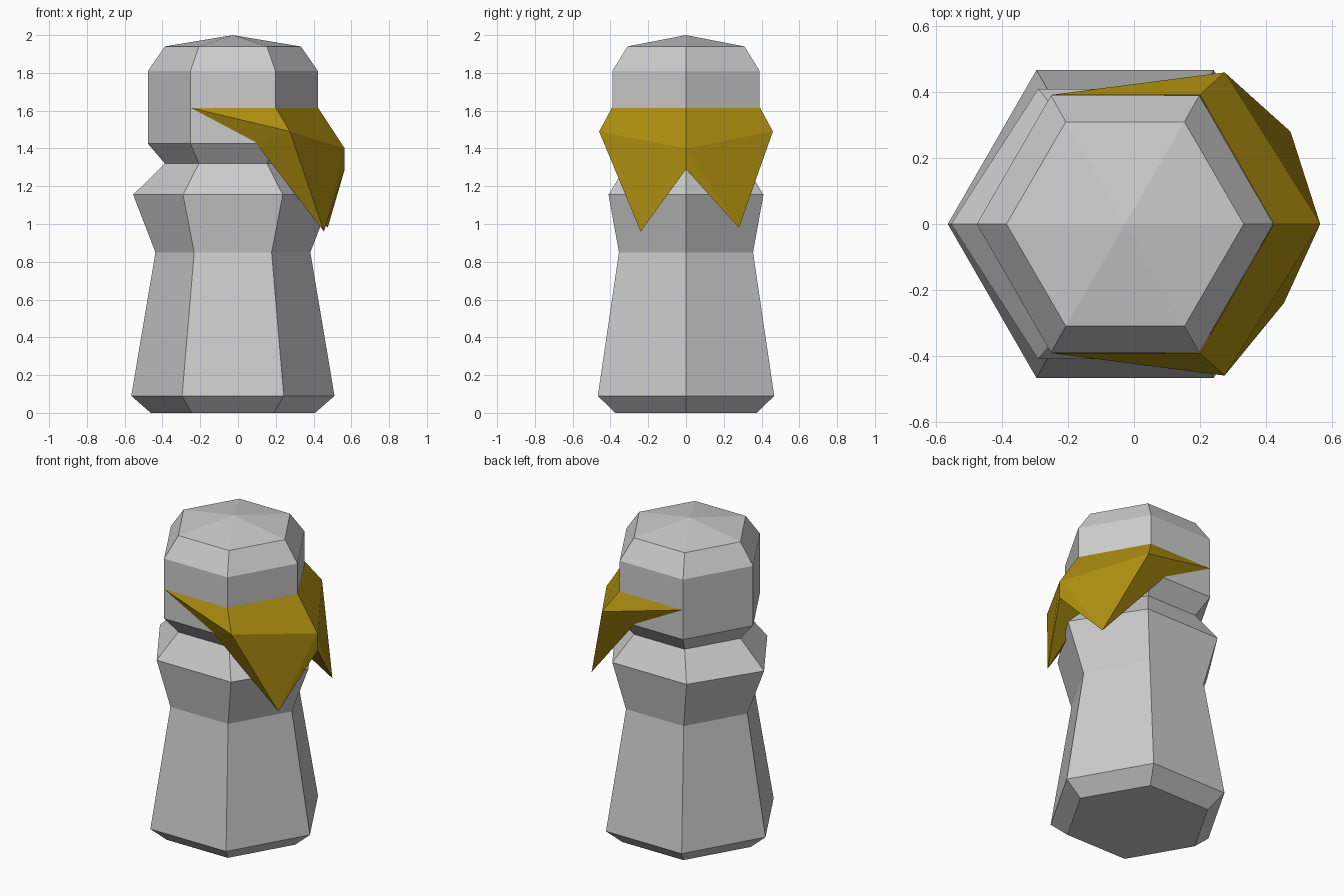
import bpy
import math

if "Cube" in bpy.data.objects:
    bpy.data.objects.remove(bpy.data.objects["Cube"])

CX = -0.027


def make_object(name, verts, faces, material=None):
    mesh = bpy.data.meshes.new(name)
    mesh.from_pydata(verts, [], faces)
    mesh.update()
    obj = bpy.data.objects.new(name, mesh)
    bpy.context.collection.objects.link(obj)
    if material:
        mesh.materials.append(material)
    return obj


def hex_stack(name, rings, cap_bottom=False, apex=None):
    """Six-sided lathe from (z, half width in x, half depth in y) rings."""
    verts, faces = [], []
    for z, rx, ry in rings:
        for i in range(6):
            a = math.radians(60 * i)
            y = ry * math.sin(a) / math.sin(math.radians(60))
            verts.append((CX + rx * math.cos(a), y, z))
    for k in range(len(rings) - 1):
        for i in range(6):
            j = (i + 1) % 6
            faces.append((6*k + i, 6*k + j, 6*k + 6 + j, 6*k + 6 + i))
    if cap_bottom:
        faces.append(tuple(reversed(range(6))))
    if apex is not None:
        top = len(verts)
        verts.append((CX, 0, apex))
        faces += [(top - 6 + i, top - 6 + (i + 1) % 6, top) for i in range(6)]
    return make_object(name, verts, faces)


# Body: chamfered base, tapering trunk, flared shoulders and neck
hex_stack("body", [(0, 0.435, 0.375), (0.09, 0.538, 0.467), (0.85, 0.41, 0.355),
                   (1.155, 0.528, 0.41), (1.32, 0.36, 0.31)], cap_bottom=True)

# Head: undercut, straight sides, bevelled crown
hex_stack("head", [(1.32, 0.36, 0.31), (1.425, 0.45, 0.39), (1.81, 0.45, 0.39),
                   (1.94, 0.36, 0.31)], apex=2.0)

# Golden mask: two drooping flaps meeting on the right side
gold = bpy.data.materials.new("gold")
gold.diffuse_color = (0.42, 0.27, 0.005, 1)
gold.use_nodes = True
gold.node_tree.nodes["Principled BSDF"].inputs["Base Color"].default_value = gold.diffuse_color


def flap(name, side, tip):
    verts = [(-0.25, 0.392 * side, 1.615),   # 0 rear point
             (0.20, 0.392 * side, 1.615),    # 1 brow corner
             (0.424, 0, 1.615),              # 2 brow centre
             (0.275, 0.46 * side, 1.49),     # 3 ridge corner
             (0.565, 0, 1.40),               # 4 ridge centre
             (0.565, 0, 1.29),               # 5 notch
             (0.09, 0.392 * side, 1.435),    # 6 lower rear
             tip,                            # 7 drooping tip
             (0.34, 0, 1.33)]                # 8 inner neck
    faces = [(0, 6, 3), (0, 3, 1), (1, 3, 4, 2), (3, 7, 4), (4, 7, 5),
             (3, 6, 7), (6, 8, 7), (7, 8, 5)]
    if side > 0:
        faces = [f[::-1] for f in faces]
    make_object(name, verts, faces, gold)


flap("mask_front_flap", -1, (0.455, -0.24, 0.96))
flap("mask_back_flap", 1, (0.475, 0.28, 0.98))
